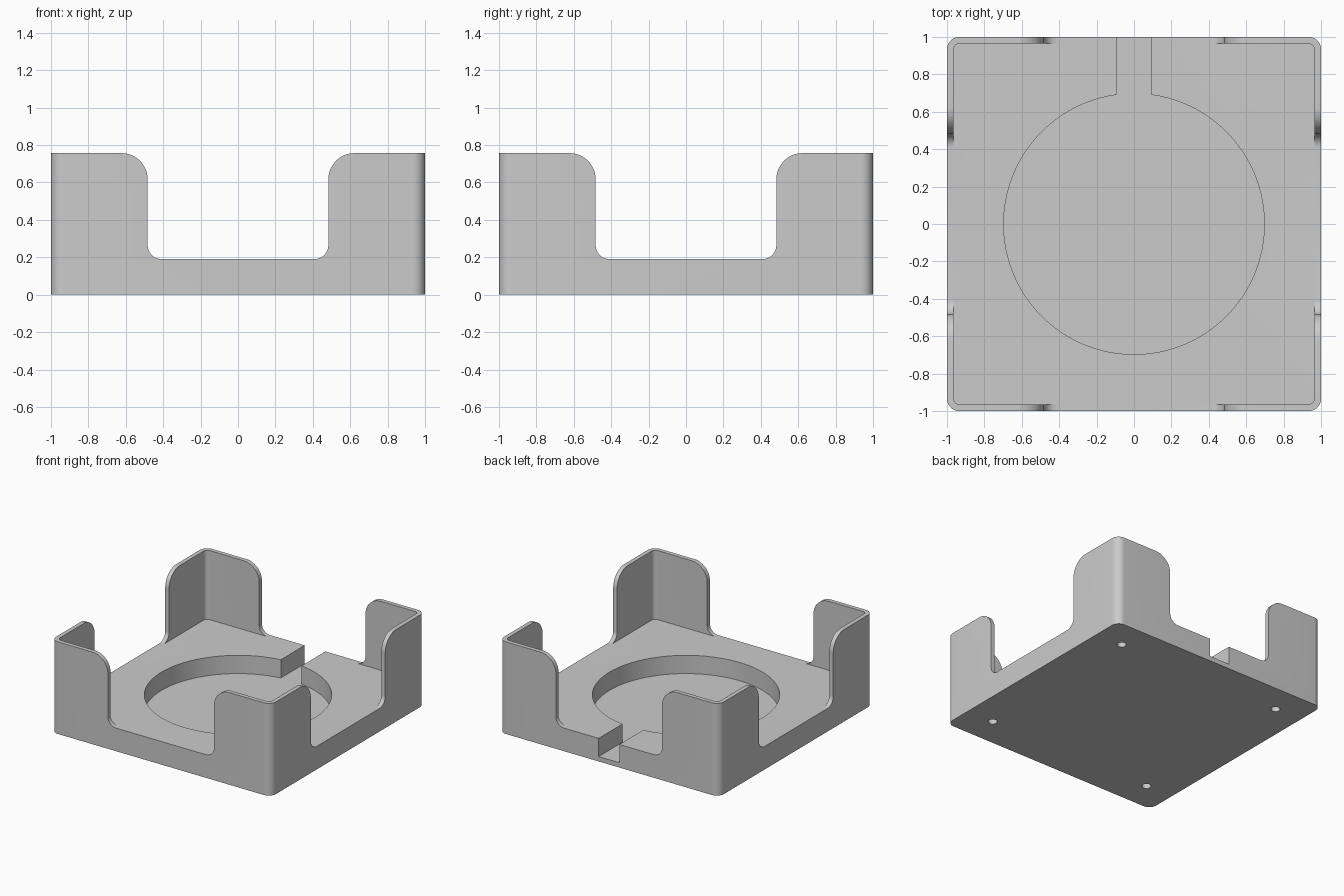
import bpy, bmesh
from math import sin, cos, asin, radians, degrees

if "Cube" in bpy.data.objects:
    bpy.data.objects.remove(bpy.data.objects["Cube"], do_unlink=True)

TOP, DECK, FLOOR = 0.757, 0.19, 0.04
WALL = 0.035

grey = bpy.data.materials.new("light_grey")
grey.use_nodes = True
colour = (0.6, 0.6, 0.6, 1)
grey.diffuse_color = colour
grey.node_tree.nodes["Principled BSDF"].inputs["Base Color"].default_value = colour


def arc(cx, cy, r, a0, a1, n=12):
    """Points along an arc, angles in degrees."""
    angles = [radians(a0 + (a1 - a0) * i / n) for i in range(n + 1)]
    return [(round(cx + r * cos(a), 5), round(cy + r * sin(a), 5)) for a in angles]


def rounded_square(half, r):
    c = half - r
    pts = []
    for i, (sx, sy) in enumerate([(1, 1), (-1, 1), (-1, -1), (1, -1)]):
        pts += arc(sx * c, sy * c, r, 90 * i, 90 * i + 90)
    return pts


def along_z(u, v, h):
    return (u, v, h)


def along_y(u, v, h):
    return (u, -h, v)


def along_x(u, v, h):
    return (h, u, v)


def prism(name, pts, low, high, place=along_z):
    """Closed prism from an anticlockwise outline, extruded along an axis."""
    bm = bmesh.new()
    bottom = [bm.verts.new(place(u, v, low)) for u, v in pts]
    top = [bm.verts.new(place(u, v, high)) for u, v in pts]
    bm.faces.new(bottom[::-1])
    bm.faces.new(top)
    for i in range(len(pts)):
        bm.faces.new((bottom[i - 1], bottom[i], top[i], top[i - 1]))
    mesh = bpy.data.meshes.new(name)
    bm.to_mesh(mesh)
    bm.free()
    mesh.materials.append(grey)
    obj = bpy.data.objects.new(name, mesh)
    bpy.context.collection.objects.link(obj)
    return obj


# Solid block with rounded upright corners
tray = prism("tray", rounded_square(1, 0.065), 0, TOP)

# Round recess joined to a channel through the back edge
radius, channel = 0.697, 0.094
a = degrees(asin(channel / radius))
keyhole = arc(0, 0, radius, 90 + a, 450 - a, 96)
keyhole += [(channel, 1.2), (-channel, 1.2)]
cutters = [prism("recess_cutter", keyhole, FLOOR, 1.1)]

# Small blind holes underneath
for x in (-0.756, 0.756):
    for y in (-0.756, 0.756):
        circle = arc(x, y, 0.035, 0, 345, 23)
        cutters.append(prism("hole_cutter", circle, -0.1, 0.1))

# Hollow inside the walls
cutters.append(prism("cavity_cutter", rounded_square(1 - WALL, 0.035), DECK, 1))

# Openings between the corner walls, rounded at shoulder and foot
gap, shoulder, foot = 0.483, 0.14, 0.075
half = [(-gap - shoulder, 1)]
half += arc(-gap - shoulder, TOP - shoulder, shoulder, 90, 0)
half += arc(-gap + foot, DECK + foot, foot, 180, 270)
opening = half + [(-x, z) for x, z in reversed(half)]
for place in (along_x, along_y):
    cutters.append(prism("opening_cutter", opening, -1.2, 1.2, place))

# Cut everything out of the block
bpy.context.view_layer.objects.active = tray
for cutter in cutters:
    cutter.hide_render = True
    mod = tray.modifiers.new("cut", 'BOOLEAN')
    mod.operation = 'DIFFERENCE'
    mod.solver = 'EXACT'
    mod.object = cutter
    bpy.ops.object.modifier_apply(modifier=mod.name)
    bpy.data.objects.remove(cutter, do_unlink=True)

bpy.ops.object.select_all(action='DESELECT')
tray.select_set(True)
bpy.ops.object.shade_smooth_by_angle(angle=radians(30))
